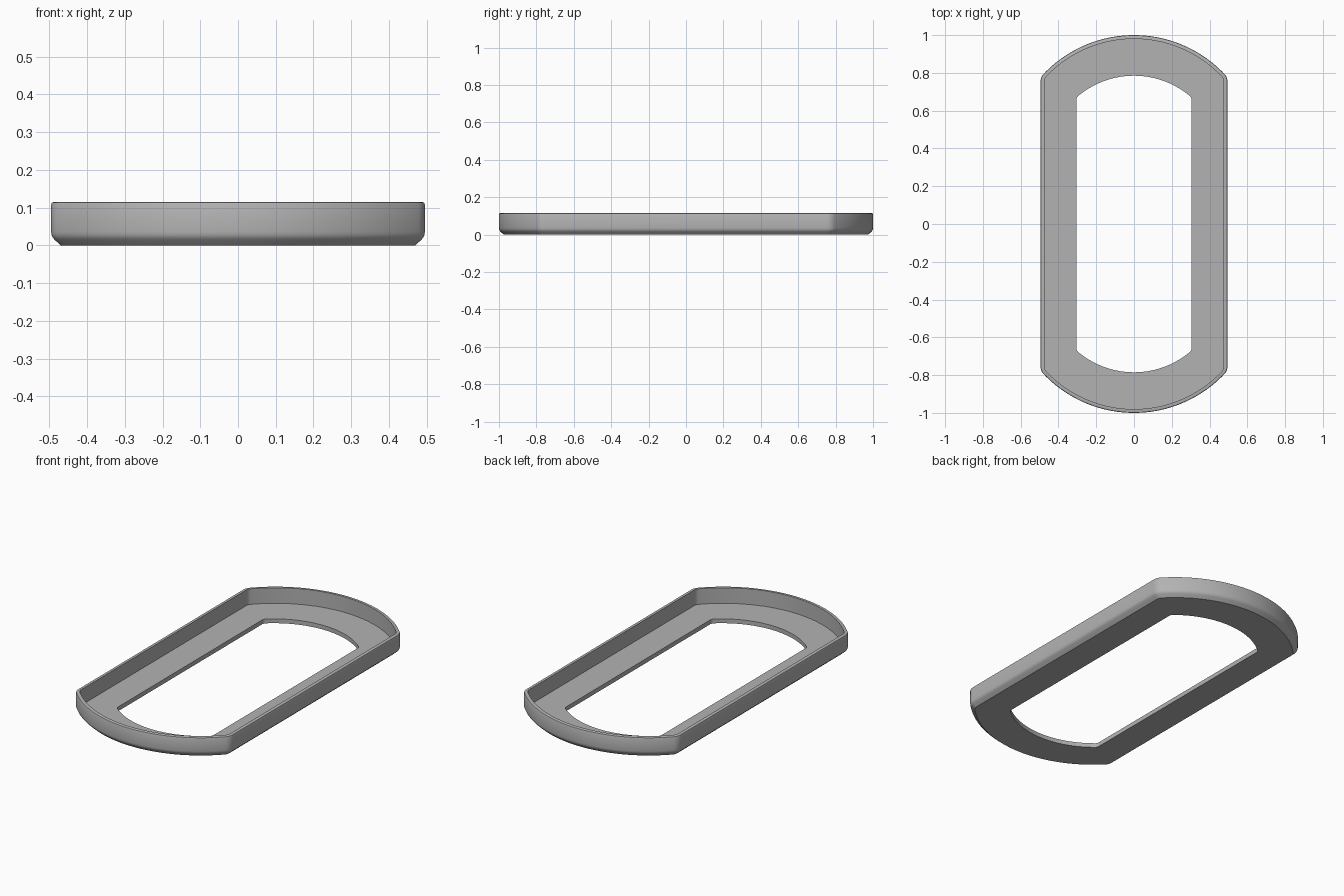
import bpy, bmesh
from math import sin, cos, pi, sqrt, atan2, radians

cube = bpy.data.objects.get("Cube")
if cube:
    bpy.data.objects.remove(cube, do_unlink=True)

grey = bpy.data.materials.new("satin grey")
grey.use_nodes = True
colour = (0.45, 0.45, 0.45, 1)
grey.diffuse_color = colour
grey.node_tree.nodes["Principled BSDF"].inputs["Base Color"].default_value = colour

FILLET_STEPS, ARC_STEPS = 8, 24


def outline(half_width, peak, radius, fillet, inset=0.0):
    """Straight-sided loop with bowed ends and rounded corners, shrunk by inset."""
    centre = peak - radius
    fx = half_width - fillet
    fy = centre + sqrt((radius - fillet) ** 2 - fx ** 2)
    turn = atan2(fy - centre, fx)
    f, r = fillet - inset, radius - inset
    quarter = [(fx + f * cos(turn * i / FILLET_STEPS),
                fy + f * sin(turn * i / FILLET_STEPS)) for i in range(FILLET_STEPS)]
    for i in range(ARC_STEPS + 1):
        a = turn + (pi / 2 - turn) * i / ARC_STEPS
        quarter.append((r * cos(a), centre + r * sin(a)))
    half = quarter + [(-x, y) for x, y in reversed(quarter[:-1])]
    return half + [(-x, -y) for x, y in half]


OUTER = dict(half_width=0.495, peak=1.0, radius=0.66, fillet=0.06)
HOLE = dict(half_width=0.305, peak=0.785, radius=0.46, fillet=0.025)
FLOOR, TOP = 0.025, 0.115

# Cross-section: bevelled base, outer wall, rounded rim, inner wall
section = [(0.025, 0), (0.009, 0.015), (0.004, 0.021), (0.001, 0.028), (0, 0.036),
           (0, TOP - 0.007), (0.002, TOP - 0.002), (0.007, TOP),
           (0.02, TOP), (0.02, FLOOR)]
rings = [(outline(**OUTER, inset=d), z) for d, z in section]
# Window through the floor
rings += [(outline(**HOLE), FLOOR), (outline(**HOLE), 0)]

bm = bmesh.new()
loops = [[bm.verts.new((x, y, z)) for x, y in pts] for pts, z in rings]
for a, b in zip(loops, loops[1:] + loops[:1]):
    n = len(a)
    for i in range(n):
        j = (i + 1) % n
        bm.faces.new((a[i], a[j], b[j], b[i]))
bmesh.ops.recalc_face_normals(bm, faces=bm.faces)

mesh = bpy.data.meshes.new("tray_frame")
bm.to_mesh(mesh)
bm.free()
mesh.materials.append(grey)
frame = bpy.data.objects.new("tray_frame", mesh)
bpy.context.collection.objects.link(frame)

# Smooth walls with crisp edges
bpy.context.view_layer.objects.active = frame
frame.select_set(True)
bpy.ops.object.shade_smooth_by_angle(angle=radians(32))
